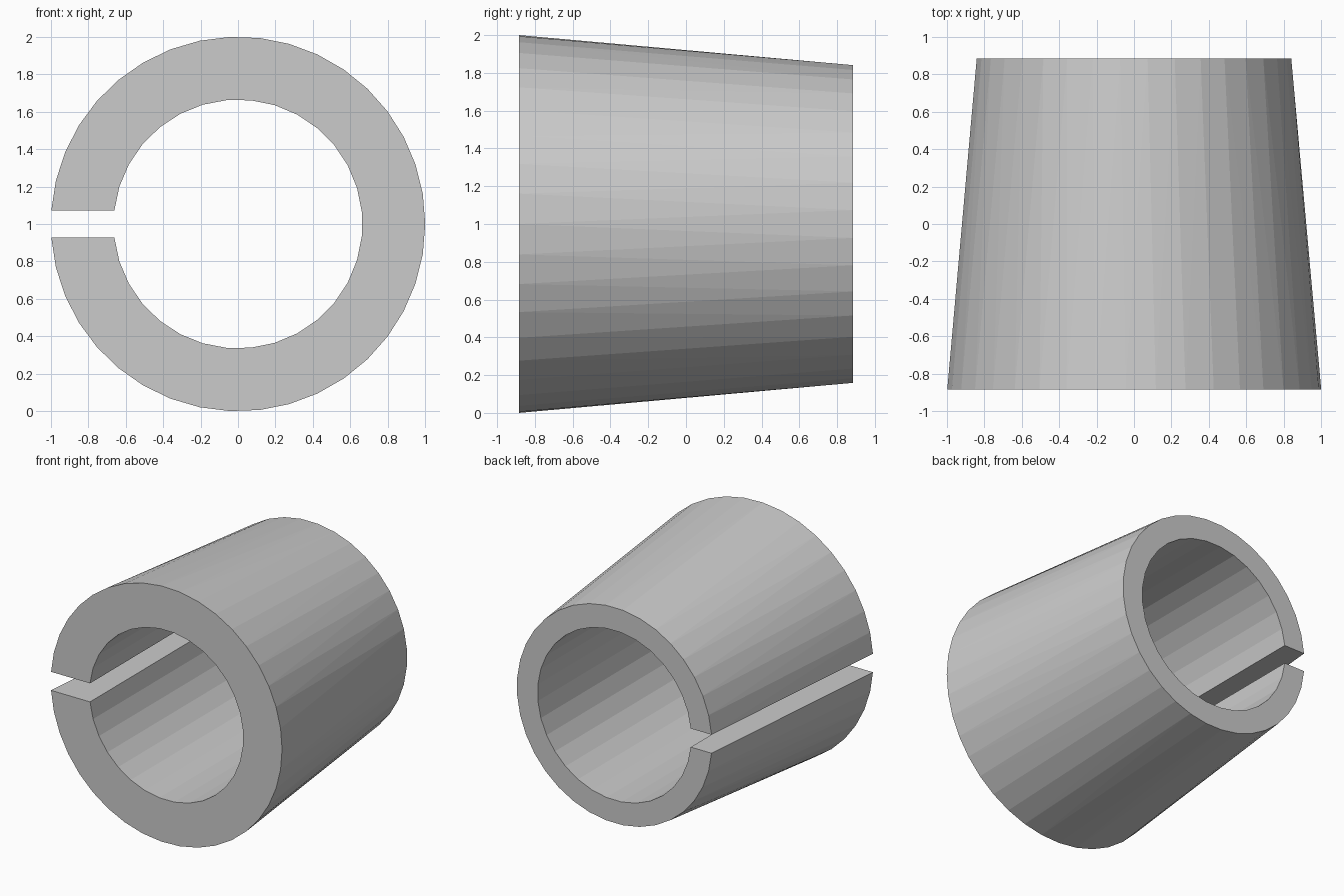
import bpy, bmesh
from math import asin, cos, sin, pi

if "Cube" in bpy.data.objects:
    bpy.data.objects.remove(bpy.data.objects["Cube"])

HALF_LENGTH = 0.885
HALF_SLOT = 0.0725
CENTRE_Z = 1.0

bm = bmesh.new()


def arc(radius, y, segments):
    """Open arc around the y axis, from the slot's lower lip round to its upper lip."""
    end = pi - asin(HALF_SLOT / radius)
    angles = [end * (2 * i / segments - 1) for i in range(segments + 1)]
    return [bm.verts.new((radius * cos(a), y, CENTRE_Z + radius * sin(a))) for a in angles]


def bridge(a, b):
    """Join two arcs, with triangles where their divisions differ."""
    if len(a) == len(b):
        for i in range(len(a) - 1):
            bm.faces.new((a[i], a[i + 1], b[i + 1], b[i]))
        return
    i = j = 0
    m, n = len(a) - 1, len(b) - 1
    while i < m or j < n:
        if j == n or (i < m and (i + 0.5) / m <= (j + 0.5) / n):
            bm.faces.new((a[i], a[i + 1], b[j]))
            i += 1
        else:
            bm.faces.new((a[i], b[j + 1], b[j]))
            j += 1


# Tapered outside and straight bore
outer_front = arc(1.001, -HALF_LENGTH, 38)
outer_back = arc(0.844, HALF_LENGTH, 35)
bore_front = arc(0.665, -HALF_LENGTH, 31)
bore_back = arc(0.665, HALF_LENGTH, 31)
bridge(outer_front, outer_back)
bridge(bore_front, bore_back)

# Flat C-shaped ends
bm.faces.new(outer_front + bore_front[::-1])
bm.faces.new(outer_back + bore_back[::-1])

# Parallel slot walls
for k in (0, -1):
    bm.faces.new((outer_front[k], outer_back[k], bore_back[k], bore_front[k]))

bmesh.ops.recalc_face_normals(bm, faces=bm.faces)
mesh = bpy.data.meshes.new("split_tapered_sleeve")
bm.to_mesh(mesh)
bm.free()
sleeve = bpy.data.objects.new("split_tapered_sleeve", mesh)
bpy.context.collection.objects.link(sleeve)
